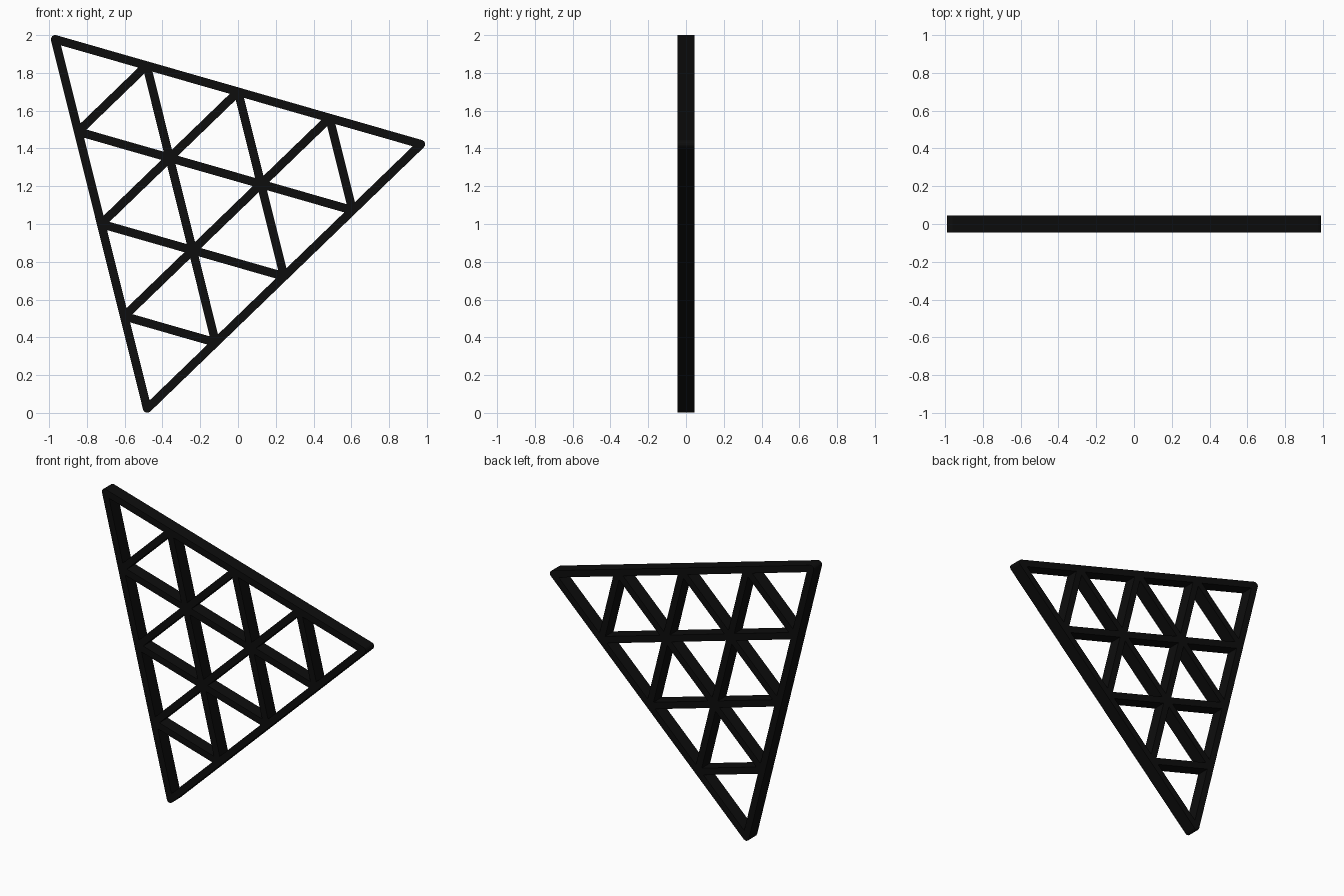
import bpy, bmesh
from math import sin, cos, pi, radians
from mathutils import Vector

if "Cube" in bpy.data.objects:
    bpy.data.objects.remove(bpy.data.objects["Cube"])

WIDTH, DEPTH = 0.045, 0.09
R, CENTRE = 1.1633, Vector((-0.16, 1.141))

mat = bpy.data.materials.new("black")
mat.diffuse_color = (0.004, 0.004, 0.004, 1)
mat.use_nodes = True
mat.node_tree.nodes["Principled BSDF"].inputs["Base Color"].default_value = mat.diffuse_color

# Triangle corners in the x-z plane
right, top, bottom = [CENTRE + R * Vector((cos(radians(a)), sin(radians(a))))
                      for a in (14, 134, 254)]


def add_bar(bm, a, b, segs=6):
    """Flat bar with rounded ends from a to b, extruded through the depth."""
    d = (b - a).normalized()
    n = Vector((-d.y, d.x))
    outline = []
    for centre, start in ((b, -pi / 2), (a, pi / 2)):
        for i in range(segs + 1):
            t = start + pi * i / segs
            outline.append(centre + (d * cos(t) + n * sin(t)) * WIDTH / 2)
    face = bm.faces.new([bm.verts.new((p.x, -DEPTH / 2, p.y)) for p in outline])
    ext = bmesh.ops.extrude_face_region(bm, geom=[face], use_keep_orig=True)
    verts = [v for v in ext["geom"] if isinstance(v, bmesh.types.BMVert)]
    bmesh.ops.translate(bm, verts=verts, vec=(0, DEPTH, 0))


def make_bars(name, bars):
    bm = bmesh.new()
    for a, b in bars:
        add_bar(bm, a, b)
    bmesh.ops.recalc_face_normals(bm, faces=bm.faces)
    mesh = bpy.data.meshes.new(name)
    bm.to_mesh(mesh)
    bm.free()
    mesh.materials.append(mat)
    bpy.context.collection.objects.link(bpy.data.objects.new(name, mesh))


# Outer triangle
make_bars("outer_frame", [(right, top), (top, bottom), (bottom, right)])

# Inner lattice: three struts parallel to each side
for name, apex, p, q in (("struts_along_top", bottom, top, right),
                         ("struts_along_left", right, top, bottom),
                         ("struts_along_diagonal", top, bottom, right)):
    make_bars(name, [(apex.lerp(p, k / 4), apex.lerp(q, k / 4)) for k in (1, 2, 3)])
